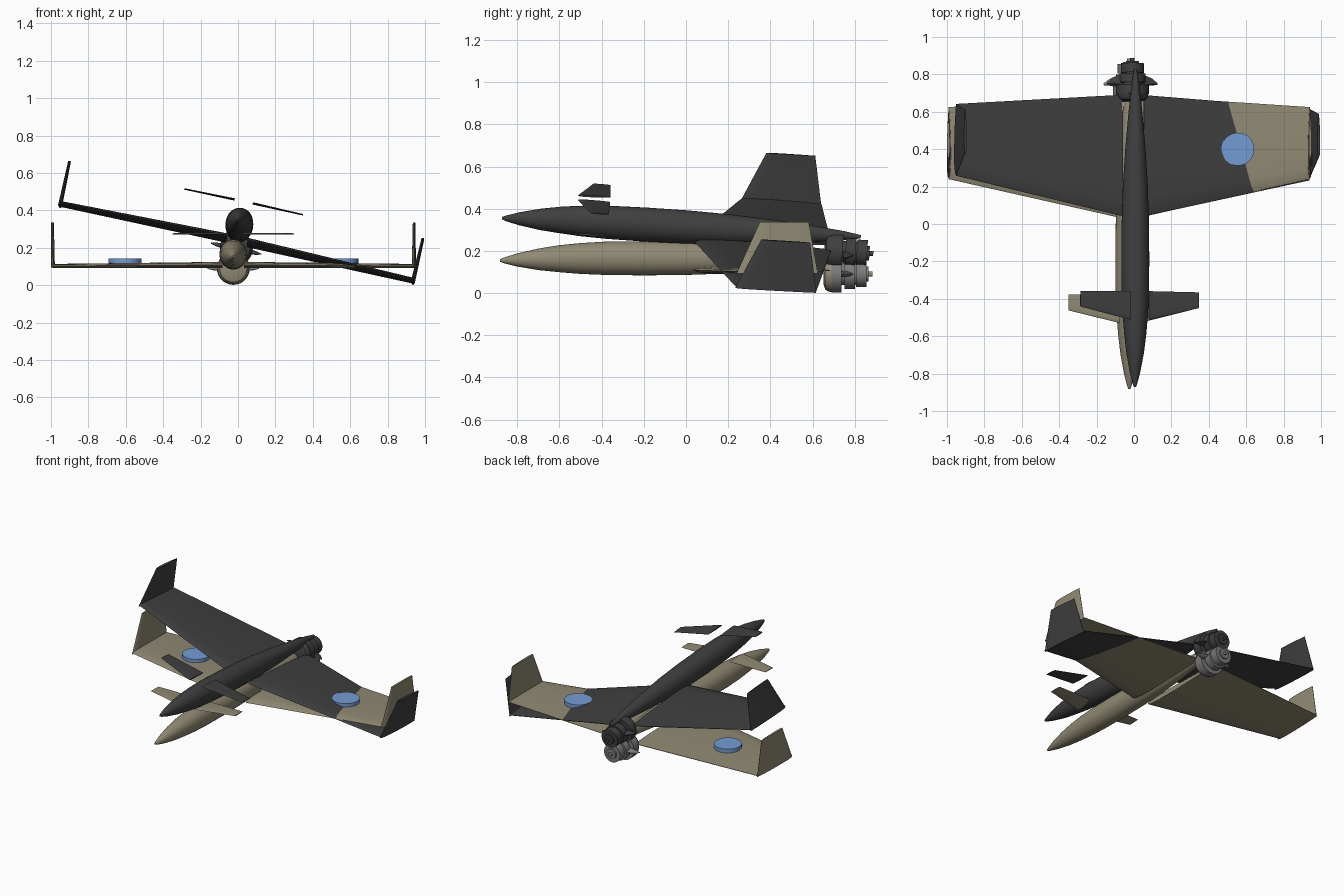
import bpy, bmesh, math
from mathutils import Matrix, Vector

if "Cube" in bpy.data.objects:
    bpy.data.objects.remove(bpy.data.objects["Cube"])


def material(name, rgb):
    m = bpy.data.materials.new(name)
    m.diffuse_color = (*rgb, 1)
    m.use_nodes = True
    m.node_tree.nodes["Principled BSDF"].inputs["Base Color"].default_value = m.diffuse_color
    return m


TAN = material("tan", (0.28, 0.25, 0.172))
DARK = material("charcoal", (0.05, 0.05, 0.051))
GREY = material("engine grey", (0.2, 0.2, 0.2))
BLUE = material("blue", (0.175, 0.33, 0.65))


def finish(name, bm, mat, place, smooth=True):
    bmesh.ops.recalc_face_normals(bm, faces=bm.faces)
    me = bpy.data.meshes.new(name)
    bm.to_mesh(me)
    bm.free()
    ob = bpy.data.objects.new(name, me)
    bpy.context.collection.objects.link(ob)
    me.materials.append(mat)
    ob.matrix_world = place
    if smooth:
        bpy.ops.object.select_all(action='DESELECT')
        bpy.context.view_layer.objects.active = ob
        ob.select_set(True)
        bpy.ops.object.shade_smooth_by_angle(angle=math.radians(35))
    return ob


def loft(name, rings, mat, place, smooth=True):
    """Skin a list of equal-length closed loops and cap both ends."""
    bm = bmesh.new()
    loops = [[bm.verts.new(p) for p in r] for r in rings]
    n = len(loops[0])
    for a, b in zip(loops, loops[1:]):
        for i in range(n):
            j = (i + 1) % n
            bm.faces.new((a[i], a[j], b[j], b[i]))
    bm.faces.new(loops[0])
    bm.faces.new(loops[-1])
    return finish(name, bm, mat, place, smooth)


def body(name, stations, mat, place, squash=1.0, n=32):
    """Round body along y from (y, z, radius) stations."""
    rings = [[(r * squash * math.cos(2 * math.pi * i / n), y,
               z + r * math.sin(2 * math.pi * i / n)) for i in range(n)]
             for y, z, r in stations]
    return loft(name, rings, mat, place)


# chord fraction, half thickness fraction
FOIL = [(0, 0.0), (0.04, 0.6), (0.15, 0.95), (0.4, 1.0), (0.75, 0.65), (1, 0.1)]


def section(origin, chord, thick, normal):
    """Thin airfoil loop: chord along +y, thickness along normal."""
    o, nrm = Vector(origin), Vector(normal)
    up = [o + Vector((0, f * chord, 0)) + nrm * t * thick / 2 for f, t in FOIL]
    low = [o + Vector((0, f * chord, 0)) - nrm * t * thick / 2 for f, t in FOIL[1:]]
    return up + low[::-1]


def aircraft(prefix, place, paint, engine_paint, discs):
    # fuselage with long nose and tapering tail
    body(prefix + "fuselage",
         [(-0.882, 0.155, 0.006), (-0.865, 0.155, 0.013), (-0.8, 0.157, 0.031),
          (-0.7, 0.16, 0.051), (-0.6, 0.163, 0.064), (-0.5, 0.164, 0.073),
          (-0.38, 0.165, 0.079), (-0.2, 0.165, 0.081), (0.0, 0.165, 0.079),
          (0.2, 0.165, 0.072), (0.4, 0.166, 0.058), (0.6, 0.167, 0.039),
          (0.74, 0.168, 0.022), (0.82, 0.168, 0.008)], paint, place, 0.92)

    for side, s in (("left_", -1), ("right_", 1)):
        # main wing
        loft(prefix + side + "wing",
             [section((s * 0.058, 0.035, 0.108), 0.65, 0.034, (0, 0, 1)),
              section((s * 0.967, 0.24, 0.103), 0.385, 0.022, (0, 0, 1))],
             paint, place)
        # upright wing tip
        loft(prefix + side + "winglet",
             [section((s * 0.965, 0.24, 0.094), 0.385, 0.022, (1, 0, 0)),
              section((s * 0.967, 0.35, 0.336), 0.232, 0.015, (1, 0, 0))],
             paint, place)
        # foreplane
        loft(prefix + side + "canard",
             [section((s * 0.05, -0.53, 0.275), 0.155, 0.009, (0, 0, 1)),
              section((s * 0.325, -0.462, 0.275), 0.084, 0.006, (0, 0, 1))],
             paint, place)
        # small engine side fin
        loft(prefix + side + "engine_fin",
             [section((s * 0.06, 0.73, 0.09), 0.065, 0.03, (0, 0, 1)),
              section((s * 0.108, 0.74, 0.09), 0.035, 0.02, (0, 0, 1)),
              section((s * 0.138, 0.742, 0.09), 0.008, 0.005, (0, 0, 1))],
             engine_paint, place)
        # round wing disc
        if discs:
            bm = bmesh.new()
            bmesh.ops.create_cone(bm, cap_ends=True, segments=40, radius1=0.088,
                                  radius2=0.088, depth=0.028,
                                  matrix=Matrix.Translation((s * 0.58, 0.4, 0.128)))
            finish(prefix + side + "wing_disc", bm, BLUE, place)

    # engine: rounded cowl, stacked rings, tail spindle
    z = 0.09
    body(prefix + "engine_cowl",
         [(0.652, z, 0.05), (0.66, z, 0.073), (0.675, z, 0.083), (0.69, z, 0.085)],
         paint, place)
    for name, y0, y1, r in (("front_ring", 0.69, 0.738, 0.088),
                            ("core", 0.73, 0.82, 0.052),
                            ("rear_ring", 0.752, 0.8, 0.07),
                            ("nozzle", 0.805, 0.855, 0.062),
                            ("nozzle_cap", 0.855, 0.866, 0.035)):
        body(prefix + "engine_" + name, [(y0, z, r), (y1, z, r)], engine_paint, place)
    body(prefix + "engine_spindle", [(0.86, z, 0.012), (0.884, z, 0.012)], paint, place, 1, 16)


# level aircraft, and a second one banked and pitched above it
level = Matrix.Translation((-0.025, 0, 0))
banked = (Matrix.Translation((-0.028, 0, 0.152))
          @ Matrix.Rotation(math.radians(-3.4), 4, 'X')
          @ Matrix.Rotation(math.radians(12.3), 4, 'Y'))
aircraft("lower_", level, TAN, GREY, True)
aircraft("upper_", banked, DARK, DARK, False)
